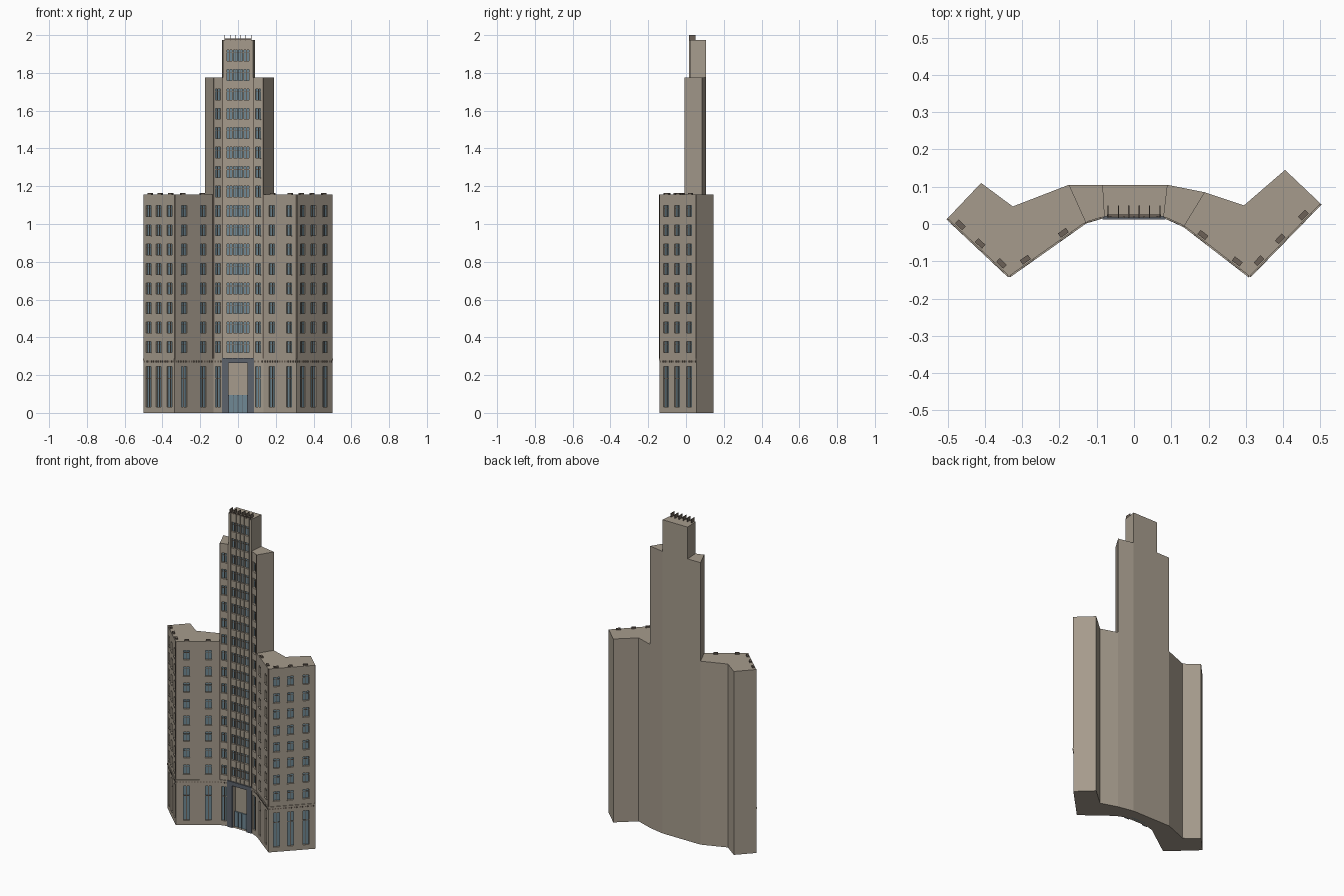
import bpy, bmesh
from mathutils import Vector

cube = bpy.data.objects.get("Cube")
if cube:
    bpy.data.objects.remove(cube)


def material(name, rgb):
    m = bpy.data.materials.new(name)
    m.use_nodes = True
    m.diffuse_color = (*rgb, 1)
    m.node_tree.nodes["Principled BSDF"].inputs["Base Color"].default_value = (*rgb, 1)
    return m


STONE = material("warm stone", (0.38, 0.33, 0.265))
GLASS = material("blue grey glass", (0.16, 0.25, 0.30))
TRIM = material("dark brown trim", (0.15, 0.12, 0.095))
SLATE = material("slate", (0.11, 0.125, 0.15))
RECESS = 0.01


def make_object(name, bm, mats):
    mesh = bpy.data.meshes.new(name)
    bm.to_mesh(mesh)
    bm.free()
    for m in mats:
        mesh.materials.append(m)
    obj = bpy.data.objects.new(name, mesh)
    bpy.context.collection.objects.link(obj)
    return obj


def quad(bm, pts, mat=0):
    bm.faces.new([bm.verts.new(p) for p in pts]).material_index = mat


class Facade:
    """A flat wall from a to b; s runs along it, d points outward."""

    def __init__(self, a, b, top, columns=(), width=0.036):
        self.a, self.b, self.top, self.width = Vector(a), Vector(b), top, width
        d = self.b - self.a
        self.length = d.length
        self.u = d.normalized()
        self.n = Vector((self.u.y, -self.u.x))
        # columns are given by their x position
        self.cols = [((x - a[0]) / d.x * self.length, width) for x in columns]

    def at(self, s, z, d=0.0):
        p = self.a + self.u * s + self.n * d
        return Vector((p.x, p.y, z))

    def panel(self, bm, s0, s1, z0, z1, d=0.0, mat=0):
        quad(bm, [self.at(s0, z0, d), self.at(s1, z0, d),
                  self.at(s1, z1, d), self.at(s0, z1, d)], mat)

    def box(self, bm, s0, s1, z0, z1, d0, d1):
        lo = [self.at(s, z0, d) for s, d in ((s0, d1), (s1, d1), (s1, d0), (s0, d0))]
        hi = [Vector((p.x, p.y, z1)) for p in lo]
        quad(bm, hi)
        quad(bm, lo[::-1])
        for i in range(4):
            j = (i + 1) % 4
            quad(bm, [lo[i], lo[j], hi[j], hi[i]])

    def opening(self, bm, s0, s1, z0, z1, depth, mat):
        self.panel(bm, s0, s1, z0, z1, -depth, mat)
        c = [(s0, z0), (s1, z0), (s1, z1), (s0, z1)]
        for i in range(4):
            p, q = c[i], c[(i + 1) % 4]
            quad(bm, [self.at(*p), self.at(*q), self.at(*q, -depth), self.at(*p, -depth)])

    def build(self, bm, bands):
        z = 0.0
        for z0, z1, cols, depth, mat in bands:
            if z0 > z:
                self.panel(bm, 0, self.length, z, z0)
            s = 0.0
            for c, w in cols:
                self.panel(bm, s, c - w / 2, z0, z1)
                self.opening(bm, c - w / 2, c + w / 2, z0, z1, depth, mat)
                s = c + w / 2
            self.panel(bm, s, self.length, z0, z1)
            z = z1
        self.panel(bm, 0, self.length, z, self.top)


# Wall segments from the model's right to its left
WING, SHOULDER, TOWER = 1.155, 1.775, 1.975
outer_r = Facade((-0.5, 0.015), (-0.335, -0.14), WING, (-0.473, -0.42, -0.363))
inner_r = Facade((-0.335, -0.14), (-0.13, 0.005), WING, (-0.285, -0.183))
shoulder_r = Facade((-0.13, 0.005), (-0.08, 0.02), SHOULDER, (-0.106,), 0.03)
centre = Facade((-0.08, 0.02), (0.08, 0.02), TOWER)
shoulder_l = Facade((0.08, 0.02), (0.135, -0.005), SHOULDER, (0.106,), 0.03)
inner_l = Facade((0.135, -0.005), (0.31, -0.14), WING, (0.178, 0.27))
outer_l = Facade((0.31, -0.14), (0.5, 0.055), WING, (0.343, 0.4, 0.462))
centre.cols = [(0.035, 0.028), (0.066, 0.021), (0.094, 0.021), (0.125, 0.028)]
wings = [outer_r, inner_r, inner_l, outer_l]
shoulders = [shoulder_r, shoulder_l]

# Each mass: its front facades and its back outline, left end first
masses = {
    "right_wing": ([outer_r, inner_r],
                   [(-0.175, 0.105), (-0.325, 0.047), (-0.41, 0.11)]),
    "right_shoulder": ([shoulder_r], [(-0.085, 0.105), (-0.175, 0.105)]),
    "central_tower": ([centre], [(0.09, 0.105), (-0.085, 0.105)]),
    "left_shoulder": ([shoulder_l], [(0.19, 0.085), (0.09, 0.105)]),
    "left_wing": ([outer_l], []),
}
masses["left_wing"] = ([inner_l, outer_l],
                       [(0.405, 0.145), (0.295, 0.05), (0.19, 0.085)])

FIRST, STEP, HALF = 0.35, 0.1028, 0.029


def floors(f):
    count = 16 if f is centre else 14 if f in shoulders else 8
    return [FIRST + STEP * i for i in range(count)]


def window_bands(f):
    if f is centre:
        bands = [(0.0, 0.265, [(0.08, 0.1)], 0.025, 0)]
    else:
        bands = [(0.03, 0.245, f.cols, RECESS, 1)]
    return bands + [(z - HALF, z + HALF, f.cols, RECESS, 1) for z in floors(f)]


for name, (fronts, back) in masses.items():
    bm = bmesh.new()
    top = fronts[0].top
    ring = [tuple(f.a) for f in fronts] + [tuple(fronts[-1].b)] + back
    bm.faces.new([bm.verts.new((x, y, top)) for x, y in ring])
    bm.faces.new([bm.verts.new((x, y, 0)) for x, y in reversed(ring)])
    for i in range(len(fronts), len(ring)):
        p, q = ring[i], ring[(i + 1) % len(ring)]
        quad(bm, [(*p, 0), (*q, 0), (*q, top), (*p, top)])
    for f in fronts:
        f.build(bm, window_bands(f))
    bmesh.ops.remove_doubles(bm, verts=bm.verts, dist=0.00001)
    make_object(name, bm, [STONE, GLASS])

# Window bars and sills
bars, sills = bmesh.new(), bmesh.new()
for f in wings + shoulders + [centre]:
    for c, w in f.cols:
        for z in floors(f):
            f.box(bars, c - 0.0015, c + 0.0015, z - HALF, z + HALF, -RECESS, -0.006)
            f.box(bars, c - w / 2, c + w / 2, z + 0.012, z + 0.015, -RECESS, -0.007)
            f.box(sills, c - w / 2 - 0.002, c + w / 2 + 0.002,
                  z - HALF - 0.004, z - HALF, -0.001, 0.003)
        if f is not centre:
            f.box(bars, c - 0.002, c + 0.002, 0.03, 0.245, -RECESS, -0.006)
            f.box(bars, c - w / 2, c + w / 2, 0.18, 0.184, -RECESS, -0.007)
make_object("window_bars", bars, [TRIM])
make_object("window_sills", sills, [STONE])

# Belt course with a row of small blocks below it
belt, dentils = bmesh.new(), bmesh.new()
for f in wings + shoulders:
    f.box(belt, 0, f.length, 0.277, 0.287, -0.001, 0.004)
    n = int(f.length / 0.016)
    for i in range(n):
        s = (i + 0.5) * f.length / n
        f.box(dentils, s - 0.004, s + 0.004, 0.268, 0.277, -0.001, 0.003)
make_object("belt_course", belt, [STONE])
make_object("belt_blocks", dentils, [TRIM])

# Thin strips at the wall corners
strips = bmesh.new()
for f in wings + shoulders:
    for s in (0.0, f.length - 0.005):
        f.box(strips, s, s + 0.005, 0.287, f.top, -0.001, 0.002)
make_object("corner_strips", strips, [TRIM])

# Roof blocks above the wing windows
blocks = bmesh.new()
for f in wings:
    for c, w in f.cols:
        f.box(blocks, c - 0.013, c + 0.013, WING - 0.002, WING + 0.008, -0.018, -0.004)
make_object("roof_blocks", blocks, [TRIM])

# Slim piers between the tower windows
piers = bmesh.new()
for s in (0.015, 0.0523, 0.08, 0.1077, 0.145):
    centre.box(piers, s - 0.002, s + 0.002, 0.29, TOWER, -0.001, 0.004)
make_object("tower_piers", piers, [STONE])

# Crown fins and rail
crown = bmesh.new()
for i in range(6):
    s = 0.01 + 0.028 * i
    centre.box(crown, s - 0.0015, s + 0.0015, TOWER - 0.005, 2.0, -0.03, 0.004)
centre.box(crown, 0.008, 0.152, TOWER - 0.002, TOWER + 0.006, -0.005, 0.0)
make_object("crown_fins", crown, [TRIM])

# Entrance surround
portal = bmesh.new()
for s0, s1, z0, z1 in ((-0.005, 0.03, 0, 0.29), (0.13, 0.165, 0, 0.29),
                       (0.03, 0.13, 0.265, 0.29)):
    centre.box(portal, s0, s1, z0, z1, -0.001, 0.008)
make_object("entrance_surround", portal, [SLATE])

# Glass doors and their bars
doors, door_bars = bmesh.new(), bmesh.new()
centre.box(doors, 0.03, 0.13, 0, 0.095, -0.024, -0.018)
for s in (0.03, 0.054, 0.0785, 0.103, 0.127):
    centre.box(door_bars, s, s + 0.003, 0, 0.095, -0.02, -0.015)
make_object("entrance_doors", doors, [GLASS])
make_object("door_bars", door_bars, [SLATE])
